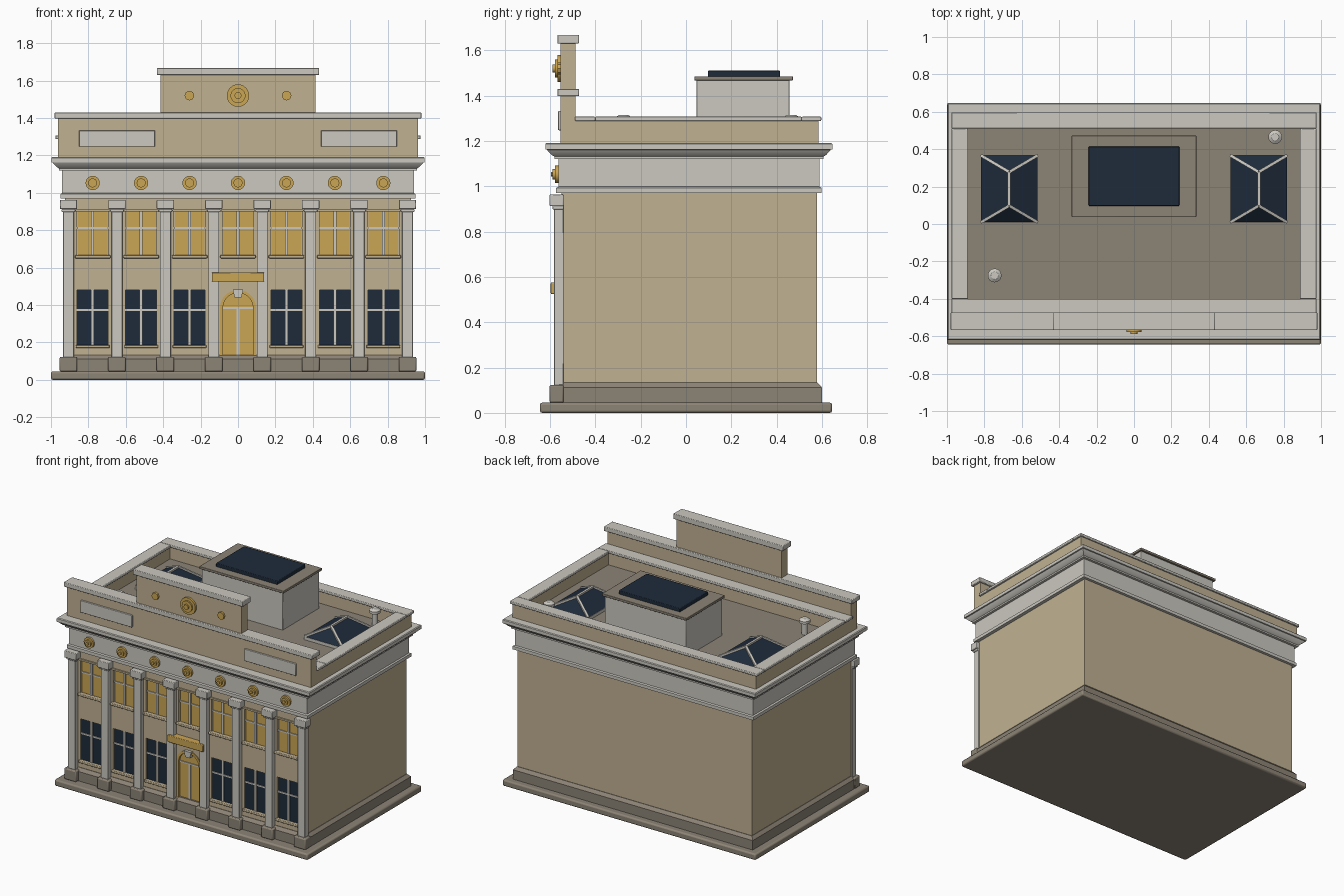
import bpy, bmesh, math
from mathutils import Matrix

if "Cube" in bpy.data.objects:
    bpy.data.objects.remove(bpy.data.objects["Cube"])


def material(name, rgb):
    m = bpy.data.materials.new(name)
    m.diffuse_color = (*rgb, 1)
    m.use_nodes = True
    m.node_tree.nodes["Principled BSDF"].inputs["Base Color"].default_value = m.diffuse_color
    return m


TAN = material("tan wall", (0.53, 0.44, 0.29))
PALE = material("pale stone", (0.60, 0.58, 0.53))
BROWN = material("grey brown stone", (0.265, 0.23, 0.18))
NAVY = material("dark glass", (0.013, 0.024, 0.043))
GOLD = material("gold", (0.60, 0.38, 0.09))


def finish(name, bm, mat, bevel=0.0):
    bmesh.ops.recalc_face_normals(bm, faces=bm.faces)
    me = bpy.data.meshes.new(name)
    bm.to_mesh(me)
    bm.free()
    me.materials.append(mat)
    ob = bpy.data.objects.new(name, me)
    bpy.context.collection.objects.link(ob)
    if bevel:
        b = ob.modifiers.new("bevel", 'BEVEL')
        b.width, b.segments, b.limit_method = bevel, 2, 'ANGLE'
    return ob


def boxes(name, mat, items, bevel=0.0):
    """Each item is x0, x1, y0, y1, z0, z1."""
    bm = bmesh.new()
    for x0, x1, y0, y1, z0, z1 in items:
        m = Matrix.Translation(((x0 + x1) / 2, (y0 + y1) / 2, (z0 + z1) / 2)) \
            @ Matrix.Diagonal((x1 - x0, y1 - y0, z1 - z0, 1))
        bmesh.ops.create_cube(bm, size=1, matrix=m)
    return finish(name, bm, mat, bevel)


def tiers(name, mat, hx, y0, y1, profile):
    """Moulding: rectangle rings swept through (outset, z) points."""
    bm = bmesh.new()
    rings = [[bm.verts.new(p) for p in ((-hx - o, y0 - o, z), (hx + o, y0 - o, z),
                                        (hx + o, y1 + o, z), (-hx - o, y1 + o, z))]
             for o, z in profile]
    for a, b in zip(rings, rings[1:]):
        for i in range(4):
            bm.faces.new((a[i], a[(i + 1) % 4], b[(i + 1) % 4], b[i]))
    bm.faces.new(rings[0])
    bm.faces.new(rings[-1])
    return finish(name, bm, mat)


def plate(name, mat, pts, y0, y1):
    """Outline in x, z extruded from y0 to y1."""
    bm = bmesh.new()
    f = bm.faces.new([bm.verts.new((x, y0, z)) for x, z in pts])
    r = bmesh.ops.extrude_face_region(bm, geom=[f])
    bmesh.ops.translate(bm, vec=(0, y1 - y0, 0),
                        verts=[v for v in r['geom'] if isinstance(v, bmesh.types.BMVert)])
    return finish(name, bm, mat)


def discs(name, mat, items):
    """Discs facing the front: x, z, radius, back y, front y, sides."""
    bm = bmesh.new()
    for x, z, r, y0, y1, n in items:
        m = Matrix.Translation((x, (y0 + y1) / 2, z)) @ Matrix.Rotation(math.pi / 2, 4, 'X')
        bmesh.ops.create_cone(bm, cap_ends=True, segments=n, radius1=r * 0.93 if y0 < y1 else r,
                              radius2=r, depth=abs(y1 - y0), matrix=m)
    return finish(name, bm, mat)


def arc(r, z, n=16):
    return [(-r * math.cos(math.pi * i / n), z + r * math.sin(math.pi * i / n)) for i in range(n + 1)]


PITCH = 0.259
BAYS = [PITCH * i for i in range(-3, 4)]
PIERS = [PITCH * (i + 0.5) for i in range(-4, 4)]
SIDE_BAYS = [x for x in BAYS if abs(x) > 0.1]
HW = 0.083

# base and plinth
boxes("base_slab", BROWN, [(-1, 1, -0.645, 0.645, 0, 0.045)], 0.01)
tiers("plinth", BROWN, 0.925, -0.55, 0.578, [(0.022, 0.04), (0.022, 0.112), (0.003, 0.133)])

# main body, with a front skin leaving the openings recessed
body = boxes("body", TAN, [(-0.925, 0.925, -0.53, 0.578, 0.05, 1.0)])
hp = PITCH / 2 - HW
skin = [(max(x - hp, -0.925), min(x + hp, 0.925), -0.55, -0.525, 0.1, 0.98) for x in PIERS]
for x in BAYS:
    skin += [(x - HW, x + HW, -0.55, -0.525, 0.48, 0.665), (x - HW, x + HW, -0.55, -0.525, 0.9, 0.98)]
for x in SIDE_BAYS:
    skin.append((x - HW, x + HW, -0.55, -0.525, 0.1, 0.185))
boxes("front_wall", TAN, skin)
plate("door_arch_wall", TAN, arc(HW, 0.385) + [(HW, 0.481), (-HW, 0.481)], -0.55, -0.525)

# windows
boxes("lower_glass", NAVY, [(x - HW, x + HW, -0.537, -0.529, 0.185, 0.48) for x in SIDE_BAYS])
boxes("upper_glass", GOLD, [(x - HW + .004, x + HW - .004, -0.537, -0.529, 0.665, 0.9) for x in BAYS])
bars = []
for x in BAYS:
    bars += [(x - 0.008, x + 0.008, -0.546, -0.532, 0.665, 0.9),
             (x - HW, x + HW, -0.543, -0.532, 0.807, 0.817)]
for x in SIDE_BAYS:
    bars += [(x - 0.008, x + 0.008, -0.546, -0.532, 0.185, 0.48),
             (x - HW, x + HW, -0.543, -0.532, 0.369, 0.379)]
boxes("window_bars", PALE, bars)
boxes("window_sills", TAN,
      [(x - 0.095, x + 0.095, -0.57, -0.54, 0.65, 0.667) for x in BAYS] +
      [(x - 0.09, x + 0.09, -0.565, -0.54, 0.17, 0.187) for x in SIDE_BAYS], 0.004)
boxes("window_heads", TAN, [(x - 0.092, x + 0.092, -0.56, -0.54, 0.9, 0.912) for x in BAYS])

# door
ring = [(-0.096, 0.13)] + arc(0.096, 0.385) + [(0.096, 0.13)]
inner = [(0.08, 0.13)] + arc(0.08, 0.385)[::-1] + [(-0.08, 0.13)]
plate("door_surround", GOLD, ring + inner, -0.557, -0.53)
plate("door_leaf", GOLD, [(-0.085, 0.12)] + arc(0.083, 0.385) + [(0.085, 0.12)], -0.54, -0.528)
boxes("door_bars", PALE, [(-0.008, 0.008, -0.546, -0.535, 0.13, 0.385),
                          (-0.08, 0.08, -0.546, -0.535, 0.38, 0.39)])
plate("keystone", PALE, [(-0.018, 0.44), (0.018, 0.44), (0.028, 0.482), (-0.028, 0.482)], -0.57, -0.54)
boxes("door_canopy", GOLD, [(-0.14, 0.14, -0.597, -0.54, 0.525, 0.575)], 0.004)

# pilasters
boxes("pilaster_bases", BROWN, [(x - 0.047, x + 0.047, -0.602, -0.54, 0.045, 0.123) for x in PIERS], 0.007)
boxes("pilaster_shafts", PALE, [(x - 0.029, x + 0.029, -0.582, -0.54, 0.12, 0.93) for x in PIERS], 0.003)
boxes("pilaster_capitals", PALE,
      [(x - 0.046, x + 0.046, -0.602, -0.54, 0.913, 0.963) for x in PIERS] +
      [(x - 0.037, x + 0.037, -0.59, -0.54, 0.898, 0.913) for x in PIERS], 0.004)

# entablature
tiers("architrave", PALE, 0.94, -0.563, 0.588, [(0.01, 0.97), (0.01, 0.993), (0.0, 0.998)])
tiers("frieze", PALE, 0.94, -0.563, 0.588, [(0, 0.99), (0, 1.125)])
tiers("cornice", PALE, 0.94, -0.563, 0.588,
      [(0.018, 1.12), (0.018, 1.131), (0.03, 1.138), (0.046, 1.155), (0.05, 1.161),
       (0.058, 1.163), (0.058, 1.186), (0.053, 1.191)])
discs("frieze_roundels", GOLD, [(x, 1.053, r, -0.56, y, n) for x in BAYS
                                for r, y, n in ((0.038, -0.577, 20), (0.024, -0.588, 16), (0.011, -0.596, 10))])

# roof deck and low parapet with coping
boxes("roof_deck", BROWN, [(-0.93, 0.93, -0.5, 0.56, 1.17, 1.2)])
boxes("low_parapet", TAN, [(s * 0.932 - 0.03, s * 0.932 + 0.03, -0.49, 0.585, 1.185, 1.292) for s in (-1, 1)] +
      [(-0.962, 0.962, 0.523, 0.585, 1.185, 1.292), (-0.962, 0.962, -0.49, -0.413, 1.185, 1.292)])
boxes("parapet_coping", PALE, [(s * 0.932 - 0.044, s * 0.932 + 0.044, -0.4, 0.51, 1.288, 1.307) for s in (-1, 1)] +
      [(-0.976, 0.976, 0.51, 0.597, 1.288, 1.307), (-0.976, 0.976, -0.49, -0.4, 1.288, 1.307)], 0.004)

# tall front parapet and central attic
boxes("front_parapet", TAN, [(-0.963, 0.963, -0.553, -0.487, 1.185, 1.405)])
boxes("front_coping", PALE, [(-0.98, 0.98, -0.568, -0.472, 1.398, 1.43)], 0.004)
boxes("attic_block", TAN, [(-0.415, 0.415, -0.553, -0.487, 1.42, 1.635)])
boxes("attic_coping", PALE, [(-0.433, 0.433, -0.568, -0.472, 1.63, 1.668)], 0.004)
boxes("parapet_panels", PALE, [(min(s * .444, s * .85), max(s * .444, s * .85), -0.564, -0.55, 1.247, 1.333)
                               for s in (-1, 1)], 0.003)
discs("attic_roundels", GOLD,
      [(0, 1.52, r, -0.55, y, 24) for r, y in ((0.06, -0.568), (0.04, -0.578), (0.018, -0.588))] +
      [(s * 0.26, 1.52, 0.026, -0.55, -0.568, 8) for s in (-1, 1)])

# rooftop house with dark panel
boxes("roof_house", PALE, [(-0.32, 0.32, 0.047, 0.457, 1.19, 1.47)], 0.003)
boxes("roof_house_top", BROWN, [(-0.333, 0.333, 0.037, 0.472, 1.467, 1.485)], 0.003)
boxes("roof_house_panel", NAVY, [(-0.242, 0.242, 0.097, 0.415, 1.48, 1.51)], 0.004)


# hipped skylights with pale bars
def bar(bm, a, b, r=0.008):
    d = b - a
    m = Matrix.Translation((a + b) / 2) @ d.to_track_quat('Z', 'Y').to_matrix().to_4x4() \
        @ Matrix.Diagonal((2 * r, 2 * r, d.length, 1))
    bmesh.ops.create_cube(bm, size=1, matrix=m)


for side, s in (("left", -1), ("right", 1)):
    cx, cy = s * 0.667, 0.188
    boxes(side + "_skylight_curb", PALE, [(cx - 0.152, cx + 0.152, cy - 0.18, cy + 0.18, 1.19, 1.222)])
    bm, fm = bmesh.new(), bmesh.new()
    c = [bm.verts.new((cx + i * 0.15, cy + j * 0.178, 1.222)) for i, j in ((-1, -1), (1, -1), (1, 1), (-1, 1))]
    p, q = bm.verts.new((cx, cy - 0.09, 1.3)), bm.verts.new((cx, cy + 0.09, 1.3))
    for f in ((c[0], c[1], p), (c[1], c[2], q, p), (c[2], c[3], q), (c[3], c[0], p, q), c):
        bm.faces.new(f)
    for a, b in ((c[0], p), (c[1], p), (c[2], q), (c[3], q), (p, q)):
        bar(fm, a.co, b.co)
    finish(side + "_skylight_glass", bm, NAVY)
    finish(side + "_skylight_bars", fm, PALE)

# roof vents
bm = bmesh.new()
for x, y in ((0.755, 0.465), (-0.745, -0.275)):
    for r1, r2, z0, z1 in ((0.02, 0.02, 1.19, 1.29), (0.037, 0.037, 1.285, 1.303), (0.037, 0.02, 1.303, 1.315)):
        bmesh.ops.create_cone(bm, cap_ends=True, segments=16, radius1=r1, radius2=r2, depth=z1 - z0,
                              matrix=Matrix.Translation((x, y, (z0 + z1) / 2)))
finish("roof_vents", bm, PALE)

# smooth shading with sharp edges kept
bpy.ops.object.select_all(action='SELECT')
bpy.context.view_layer.objects.active = body
bpy.ops.object.shade_smooth_by_angle(angle=math.radians(30))
